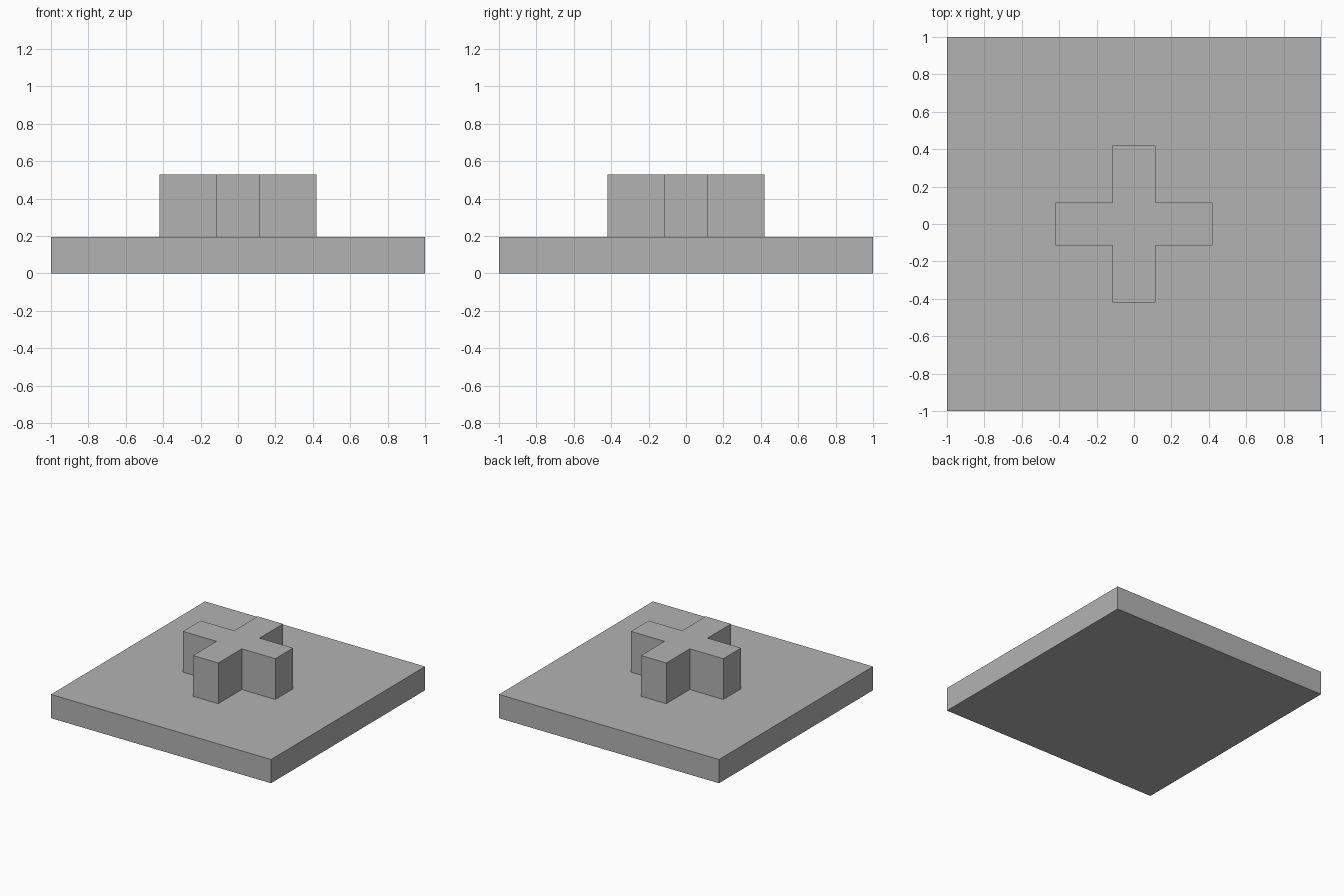
import bpy
import bmesh

cube = bpy.data.objects.get("Cube")
if cube:
    bpy.data.objects.remove(cube, do_unlink=True)

grey = bpy.data.materials.new("plain grey")
grey.use_nodes = True
colour = (0.45, 0.45, 0.45, 1)
grey.diffuse_color = colour
grey.node_tree.nodes["Principled BSDF"].inputs["Base Color"].default_value = colour


def prism(name, outline, bottom, top):
    """Extrude a flat outline straight up into a closed solid."""
    bm = bmesh.new()
    face = bm.faces.new([bm.verts.new((x, y, bottom)) for x, y in outline])
    ext = bmesh.ops.extrude_face_region(bm, geom=[face], use_keep_orig=True)
    verts = [v for v in ext["geom"] if isinstance(v, bmesh.types.BMVert)]
    bmesh.ops.translate(bm, verts=verts, vec=(0, 0, top - bottom))
    bmesh.ops.recalc_face_normals(bm, faces=bm.faces)
    mesh = bpy.data.meshes.new(name)
    bm.to_mesh(mesh)
    bm.free()
    mesh.materials.append(grey)
    obj = bpy.data.objects.new(name, mesh)
    bpy.context.collection.objects.link(obj)
    return obj


def four_turns(points):
    """Repeat the points at each quarter turn about the centre."""
    outline = []
    for _ in range(4):
        outline += points
        points = [(-y, x) for x, y in points]
    return outline


base_height, total_height = 0.195, 0.53
arm, half_width = 0.42, 0.115

# Square base slab
prism("base_plate", four_turns([(1, 1)]), 0, base_height)

# Raised cross: two tip corners and one inner corner per arm
cross = four_turns([(arm, -half_width), (arm, half_width), (half_width, half_width)])
prism("raised_cross", cross, base_height, total_height)
